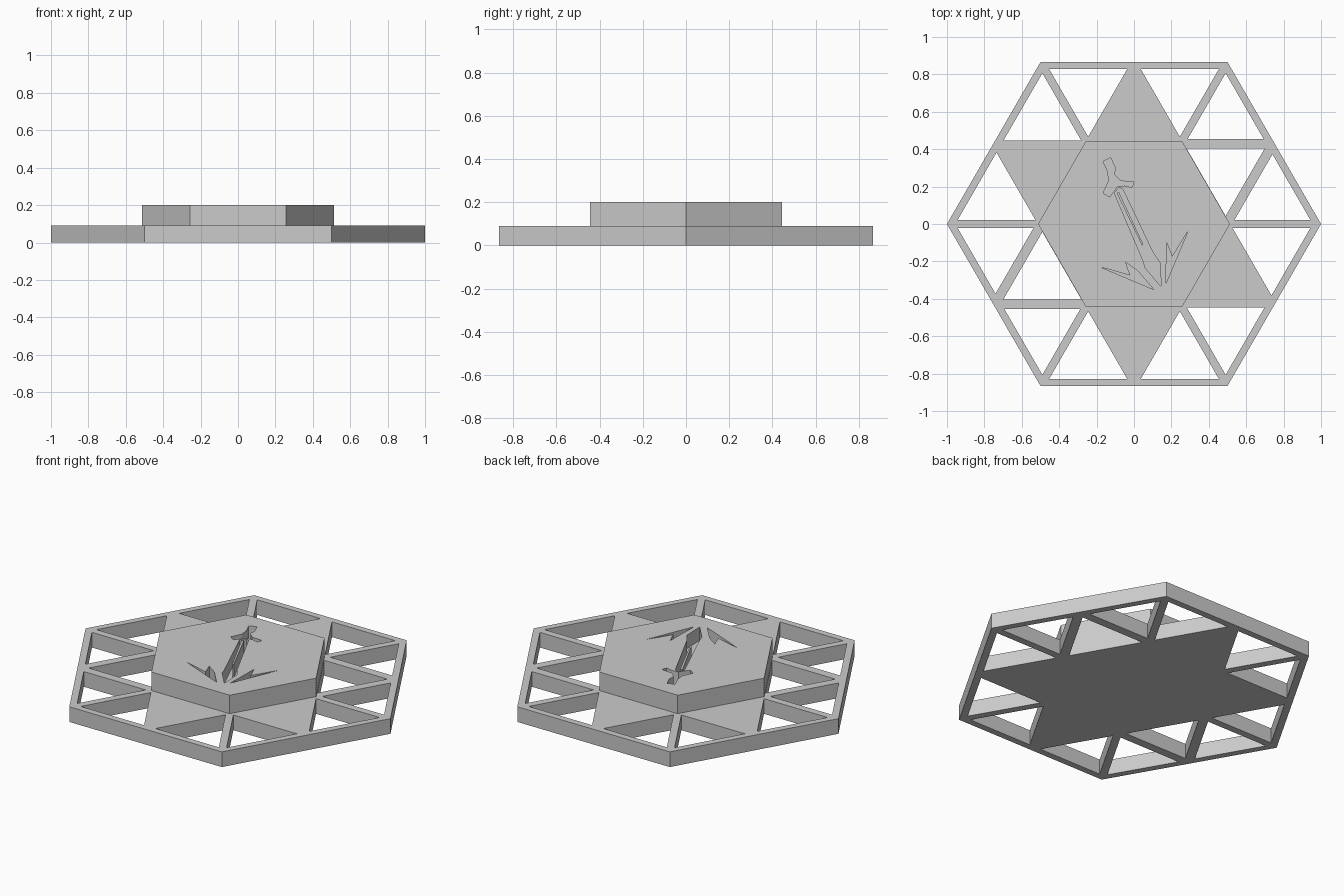
import bpy
import bmesh
from math import cos, sin, radians
from mathutils import Vector

default = bpy.data.objects.get("Cube")
if default:
    bpy.data.objects.remove(default, do_unlink=True)

BASE_H, TOP_H, CARVE_Z = 0.09, 0.2, 0.12

grey = bpy.data.materials.new("light_grey")
grey.use_nodes = True
colour = (0.6, 0.6, 0.6, 1)
grey.diffuse_color = colour
grey.node_tree.nodes["Principled BSDF"].inputs["Base Color"].default_value = colour


def plate(name, loops, z0, z1):
    """Extruded flat outline; inner loops become holes."""
    curve = bpy.data.curves.new(name, "CURVE")
    curve.dimensions = "2D"
    curve.fill_mode = "BOTH"
    curve.extrude = (z1 - z0) / 2
    for loop in loops:
        spline = curve.splines.new("POLY")
        spline.points.add(len(loop) - 1)
        for point, co in zip(spline.points, loop):
            point.co = (co[0], co[1], 0, 1)
        spline.use_cyclic_u = True
    temp = bpy.data.objects.new(name + "_outline", curve)
    bpy.context.collection.objects.link(temp)
    graph = bpy.context.evaluated_depsgraph_get()
    mesh = bpy.data.meshes.new_from_object(temp.evaluated_get(graph))
    bpy.data.objects.remove(temp, do_unlink=True)
    bm = bmesh.new()
    bm.from_mesh(mesh)
    bmesh.ops.remove_doubles(bm, verts=bm.verts, dist=0.0001)
    bmesh.ops.translate(bm, verts=bm.verts, vec=(0, 0, (z0 + z1) / 2))
    bmesh.ops.recalc_face_normals(bm, faces=bm.faces)
    for face in bm.faces:
        face.smooth = False
    bm.to_mesh(mesh)
    bm.free()
    mesh.name = name
    mesh.materials.clear()
    mesh.materials.append(grey)
    obj = bpy.data.objects.new(name, mesh)
    bpy.context.collection.objects.link(obj)
    return obj


def hexagon(radius):
    return [Vector((cos(radians(60 * k)), sin(radians(60 * k)))) * radius
            for k in range(6)]


def shrink(tri, factor):
    centre = sum(tri, Vector((0, 0))) / 3
    return [centre + (v - centre) * factor for v in tri]


# Lattice base: triangular windows around a solid core
corners = hexagon(0.98)
loops = [hexagon(1)]
for k in range(6):
    a, b = corners[k], corners[(k + 1) % 6]
    mid = (a + b) / 2
    open_sector = k in (0, 3)
    for c in (a, b):
        window = shrink([c, mid, c / 2], 0.85)
        if open_sector:
            window = [window[0] + (v - window[0]) * 0.975 for v in window]
        loops.append(window)
    if open_sector:
        loops.append(shrink([a / 2, mid, b / 2], 0.85))
plate("lattice_base", loops, 0, BASE_H)

# Raised block with an engraved sword
block = plate("raised_block", [hexagon(0.513)], BASE_H, TOP_H)

hilt = [(-.165, .335), (-.125, .355), (-.1, .3), (-.105, .265), (-.07, .23),
        (0, .225), (-.01, .195), (-.05, .205), (-.09, .2), (-.13, .145),
        (-.165, .165), (-.135, .23), (-.14, .28)]
blade = [(-.105, .165), (-.08, .195), (-.06, .185), (.1, -.15), (.14, -.21),
         (.145, -.335), (.06, -.235), (.05, -.2)]
ridge = [(-.092, .165), (-.08, .17), (.05, -.11), (.043, -.115)]
left_shard = [(.29, -.035), (.205, -.175), (.175, -.1), (.17, -.32)]
right_shard = [(-.18, -.23), (-.02, -.275), (-.045, -.205), (.02, -.25),
               (.105, -.35)]
cutter = plate("engraving_cutter", [hilt, blade, ridge, left_shard, right_shard],
               CARVE_Z, TOP_H + 0.05)
cutter.hide_render = True

cut = block.modifiers.new("engraving", "BOOLEAN")
cut.operation = "DIFFERENCE"
cut.solver = "EXACT"
cut.object = cutter
graph = bpy.context.evaluated_depsgraph_get()
block.data = bpy.data.meshes.new_from_object(block.evaluated_get(graph))
block.modifiers.clear()
bpy.data.objects.remove(cutter, do_unlink=True)
